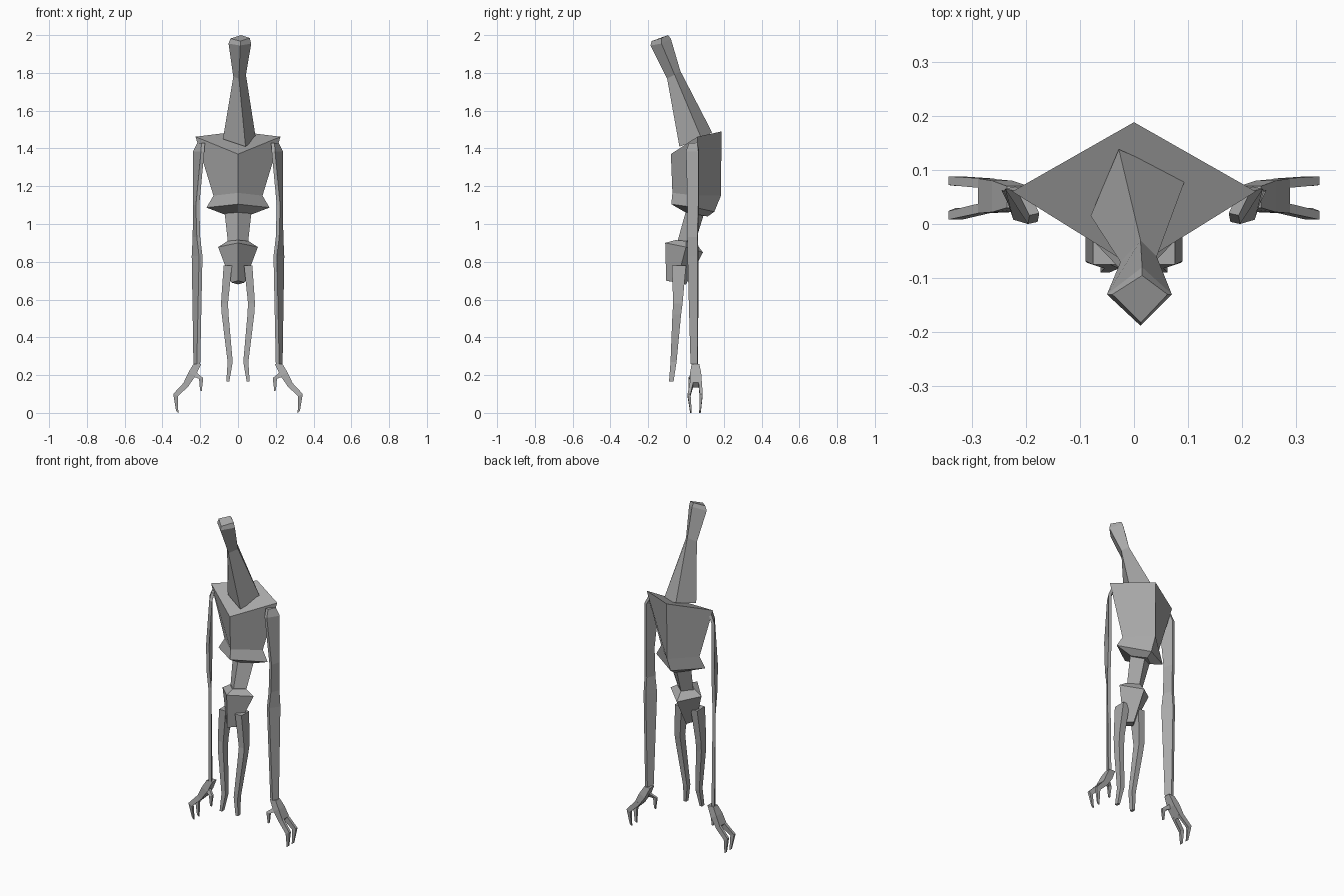
import bpy, bmesh

grey = bpy.data.materials.new("stone grey")
grey.diffuse_color = (0.4, 0.4, 0.4, 1)


def loft(name, rings, side=1):
    """Skin a list of equal-length rings; side=-1 mirrors across x."""
    bm = bmesh.new()
    rows = [[bm.verts.new((x * side, y, z)) for x, y, z in r] for r in rings]
    n = len(rows[0])
    for a, b in zip(rows, rows[1:]):
        for i in range(n):
            j = (i + 1) % n
            bm.faces.new((a[i], a[j], b[j], b[i]))
    bm.faces.new(rows[0][::-1])
    bm.faces.new(rows[-1])
    bmesh.ops.recalc_face_normals(bm, faces=bm.faces)
    me = bpy.data.meshes.new(name)
    bm.to_mesh(me)
    bm.free()
    me.materials.append(grey)
    ob = bpy.data.objects.new(name, me)
    bpy.context.collection.objects.link(ob)
    return ob


def diamond(w, yf, ys, yb, zf, zs, zb):
    """Symmetric ring: front, right, back, left."""
    return [(0, yf, zf), (w, ys, zs), (0, yb, zb), (-w, ys, zs)]


def bar(x0, x1, y0, y1, z, dz=0):
    """Rectangular ring; dz raises the outer side."""
    return [(x0, y0, z), (x1, y0, z + dz), (x1, y1, z + dz), (x0, y1, z)]


def slab(xi, xo, y0, y1, z, t=0.018):
    """Thin slanted ring running from inner front to outer back."""
    return [(xi, y0, z), (xi + t, y0 - 0.004, z), (xo, y1, z), (xo - t, y1 + 0.004, z)]


# Chest with flared rib edge
loft("chest", [
    diamond(0.225, -0.08, 0.06, 0.188, 1.37, 1.462, 1.49),
    diamond(0.13, -0.072, 0.055, 0.185, 1.165, 1.15, 1.15),
    diamond(0.167, -0.078, 0.05, 0.15, 1.105, 1.087, 1.065),
    diamond(0.07, 0.0, 0.06, 0.115, 1.06, 1.05, 1.04)])

# Spine
loft("spine", [
    diamond(0.072, 0.0, 0.055, 0.10, 1.07, 1.07, 1.07),
    diamond(0.052, -0.05, 0.0, 0.045, 0.89, 0.89, 0.89)])

# Pelvis
loft("pelvis", [
    diamond(0.055, -0.055, 0.0, 0.05, 0.915, 0.91, 0.90),
    diamond(0.105, -0.11, 0.0, 0.09, 0.90, 0.878, 0.85),
    diamond(0.035, -0.105, -0.05, 0.0, 0.70, 0.69, 0.68)])

# Twisted neck and head
loft("neck_and_head", [
    [(0.04, -0.035, 1.41), (0.095, 0.083, 1.45), (-0.028, 0.138, 1.485), (-0.08, 0.015, 1.45)],
    [(0.005, -0.10, 1.77), (0.042, -0.06, 1.79), (0.012, -0.03, 1.81), (-0.025, -0.07, 1.78)],
    [(0.012, -0.188, 1.945), (0.07, -0.13, 1.955), (0.015, -0.08, 1.98), (-0.05, -0.13, 1.955)],
    [(0.013, -0.182, 1.968), (0.062, -0.13, 1.985), (0.015, -0.095, 2.0), (-0.04, -0.13, 1.982)]])

for side, label in ((1, "right"), (-1, "left")):
    # Arm
    loft(label + "_arm", [
        slab(0.175, 0.215, 0.02, 0.06, 1.43),
        slab(0.178, 0.238, 0.004, 0.065, 1.385),
        slab(0.205, 0.238, 0.012, 0.065, 1.10),
        slab(0.20, 0.24, 0.012, 0.06, 0.93),
        slab(0.188, 0.245, 0.012, 0.062, 0.83),
        slab(0.20, 0.236, 0.028, 0.06, 0.26)], side)
    # Palm
    loft(label + "_palm", [
        bar(0.195, 0.235, 0.03, 0.07, 0.26),
        bar(0.225, 0.262, 0.022, 0.08, 0.195, 0.02),
        bar(0.268, 0.288, 0.02, 0.084, 0.135, 0.025)], side)
    # Two long fingers
    for k, (y0, y1, y2) in enumerate(((0.022, 0.008, 0.022), (0.066, 0.072, 0.07))):
        loft(f"{label}_finger_{k + 1}", [
            bar(0.258, 0.278, y0, y0 + 0.018, 0.145, 0.025),
            bar(0.318, 0.343, y1, y1 + 0.016, 0.088, 0.012),
            bar(0.316, 0.328, y2, y2 + 0.008, 0.0, 0.01)], side)
    # Thumb
    loft(label + "_thumb", [
        bar(0.222, 0.242, 0.032, 0.05, 0.215, -0.02),
        bar(0.184, 0.206, 0.012, 0.026, 0.185, -0.005),
        bar(0.192, 0.201, 0.015, 0.023, 0.115, 0.005)], side)
    # Leg
    loft(label + "_leg", [
        bar(0.032, 0.076, -0.075, 0.0, 0.78),
        bar(0.053, 0.09, -0.068, -0.018, 0.58),
        bar(0.05, 0.086, -0.072, -0.026, 0.52),
        bar(0.028, 0.055, -0.082, -0.05, 0.27),
        bar(0.046, 0.062, -0.09, -0.066, 0.165)], side)
